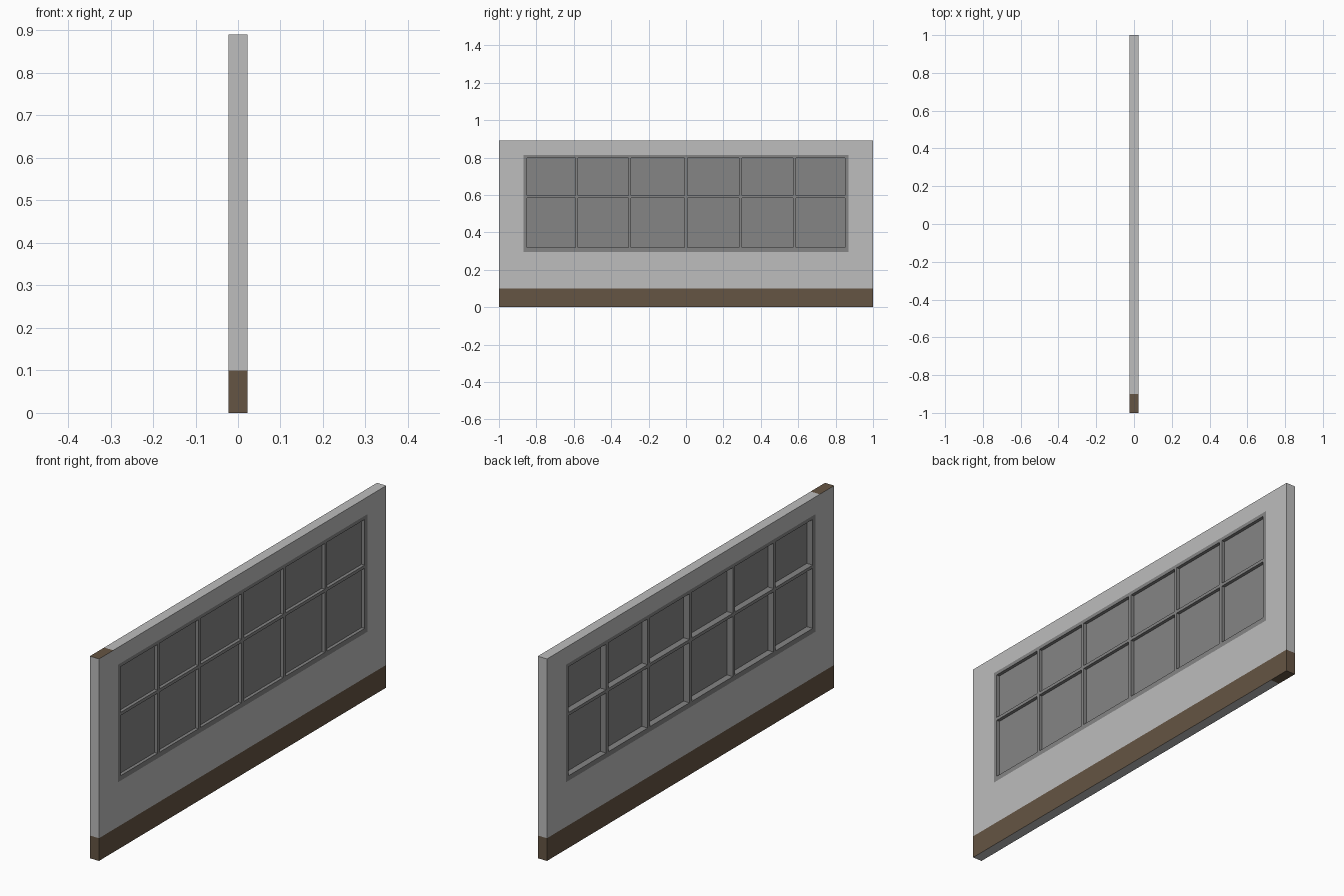
import bpy, bmesh

if "Cube" in bpy.data.objects:
    bpy.data.objects.remove(bpy.data.objects["Cube"])

HALF = 0.0225      # half wall thickness
H = 0.89           # wall height
SKIRT = 0.10       # height of the brown band
PANE_X = 0.007     # panes sit nearer the right-hand face


def material(name, rgb):
    m = bpy.data.materials.new(name)
    m.diffuse_color = (*rgb, 1)
    m.use_nodes = True
    m.node_tree.nodes["Principled BSDF"].inputs["Base Color"].default_value = m.diffuse_color
    return m


wall_grey = material("wall_grey", (0.51, 0.51, 0.51))
skirting_brown = material("skirting_brown", (0.130, 0.089, 0.056))
window_grey = material("window_grey", (0.235, 0.235, 0.235))


def slab(name, ys, zs, is_hole, mats):
    """Closed slab in the y-z plane, made of grid cells, with open cells left out."""
    bm = bmesh.new()
    cache = {}

    def v(s, i, j):
        if (s, i, j) not in cache:
            cache[s, i, j] = bm.verts.new((s * HALF, ys[i], zs[j]))
        return cache[s, i, j]

    ny, nz = len(ys) - 1, len(zs) - 1

    def solid(i, j):
        return 0 <= i < ny and 0 <= j < nz and not is_hole(i, j)

    for i in range(ny):
        for j in range(nz):
            if not solid(i, j):
                continue
            loop = [(i, j), (i + 1, j), (i + 1, j + 1), (i, j + 1)]
            bm.faces.new([v(1, *p) for p in loop])
            bm.faces.new([v(-1, *p) for p in reversed(loop)])
            # side walls only where the neighbouring cell is open
            for k, (di, dj) in enumerate([(0, -1), (1, 0), (0, 1), (-1, 0)]):
                if not solid(i + di, j + dj):
                    a, b = loop[k], loop[(k + 1) % 4]
                    bm.faces.new([v(1, *b), v(1, *a), v(-1, *a), v(-1, *b)])
    bmesh.ops.recalc_face_normals(bm, faces=bm.faces)
    me = bpy.data.meshes.new(name)
    bm.to_mesh(me)
    bm.free()
    for m in mats:
        me.materials.append(m)
    ob = bpy.data.objects.new(name, me)
    bpy.context.collection.objects.link(ob)
    return ob


# Wall with a window opening
Y0, Y1, Z0, Z1 = -0.868, 0.868, 0.296, 0.814
wall = slab("wall", [-1, -0.9, Y0, Y1, 0.9, 1], [0, SKIRT, Z0, Z1, H],
            lambda i, j: i == 2 and j == 2, [wall_grey, skirting_brown])

# Brown band: low on all upright faces, one end of the top and of the underside
for f in wall.data.polygons:
    c, n = f.center, f.normal
    if n.z > 0.5:
        brown = c.z > H - 0.01 and c.y < -0.9
    elif n.z < -0.5:
        brown = c.z < 0.01 and c.y > 0.9
    else:
        brown = c.z < SKIRT
    f.material_index = int(brown)

# Window frame with glazing bars: odd cells are the openings
bars_y = [Y0, -0.85, -0.592, -0.578, -0.308, -0.294, -0.008, 0.008,
          0.284, 0.299, 0.572, 0.588, 0.85, Y1]
bars_z = [Z0, 0.318, 0.583, 0.597, 0.798, Z1]
slab("window_frame", bars_y, bars_z,
     lambda i, j: i % 2 == 1 and j % 2 == 1, [window_grey])

# Window panes: one thin sheet per opening
bm = bmesh.new()
for i in range(1, len(bars_y) - 1, 2):
    for j in range(1, len(bars_z) - 1, 2):
        a, b, c, d = bars_y[i], bars_y[i + 1], bars_z[j], bars_z[j + 1]
        bm.faces.new([bm.verts.new((PANE_X, y, z))
                      for y, z in ((a, c), (b, c), (b, d), (a, d))])
me = bpy.data.meshes.new("window_panes")
bm.to_mesh(me)
bm.free()
me.materials.append(window_grey)
panes = bpy.data.objects.new("window_panes", me)
bpy.context.collection.objects.link(panes)
thick = panes.modifiers.new("thickness", 'SOLIDIFY')
thick.thickness = 0.002
thick.offset = 0
